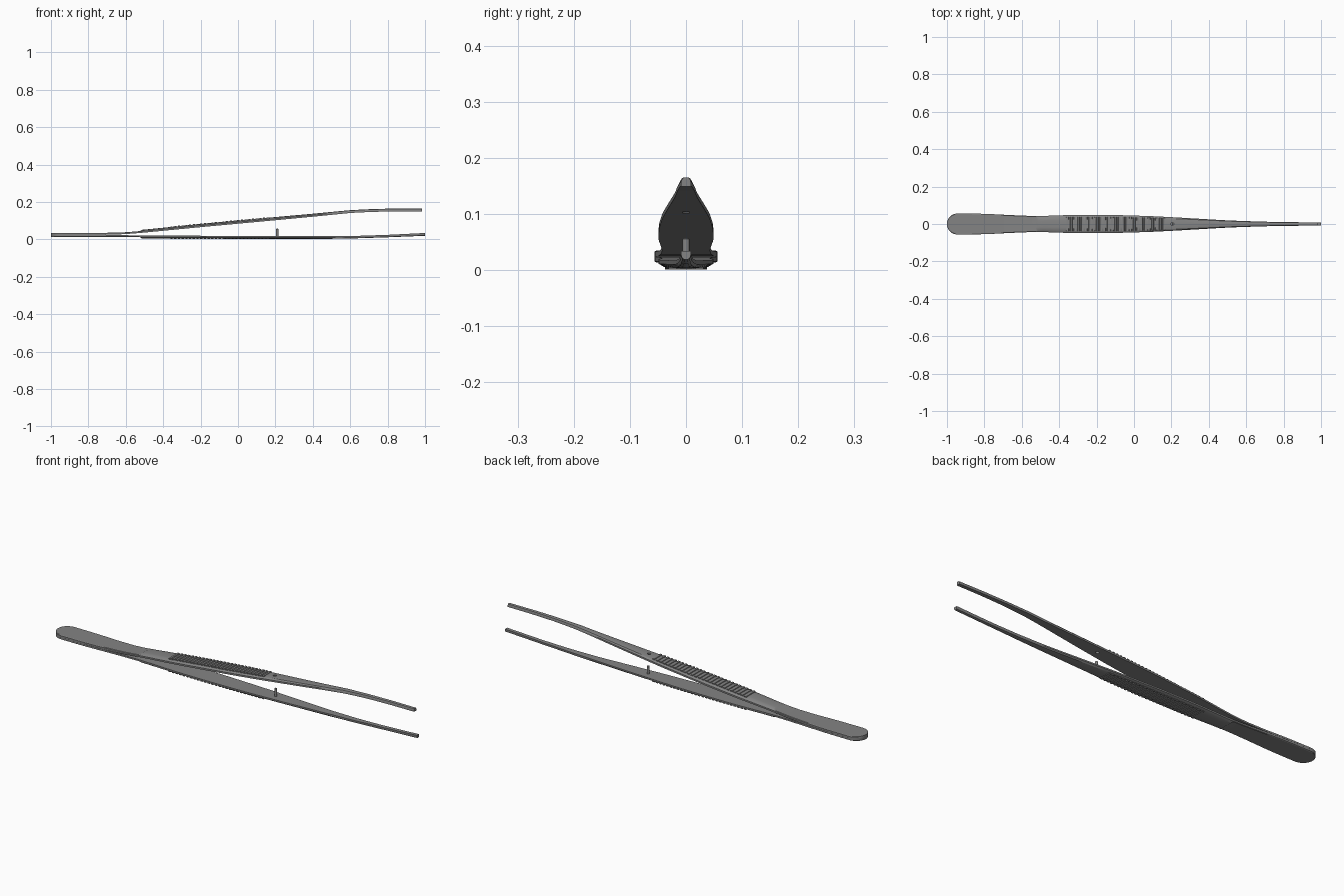
import bpy, bmesh, math

if "Cube" in bpy.data.objects:
    bpy.data.objects.remove(bpy.data.objects["Cube"])

steel = bpy.data.materials.new("steel grey")
steel.diffuse_color = (0.23, 0.23, 0.23, 1)
steel.use_nodes = True
steel.node_tree.nodes["Principled BSDF"].inputs["Base Color"].default_value = steel.diffuse_color

# profile tables: (x, value)
WIDTH = [(-0.945, .056), (-0.8, .055), (-0.65, .047), (-0.52, .042), (-0.3, .0495),
         (-0.1, .048), (0.1, .042), (0.3, .031), (0.5, .019), (0.7, .012), (0.85, .0095), (1, .0085)]
# (x, inner z, outer z) for each arm
UPPER = [(-1, .024, .035), (-.7, .0245, .035), (-.6, .028, .038), (-.525, .034, .044),
         (-.512, .035, .051), (-.2, .065, .082), (.2, .102, .119), (.4, .121, .137),
         (.6, .141, .156), (.72, .147, .162), (.85, .149, .165), (1, .149, .165)]
LOWER = [(-1, .024, .013), (-.7, .0235, .013), (-.525, .021, .012), (-.512, .021, .004),
         (0, .018, .003), (.5, .017, .003), (.65, .019, .006), (.8, .024, .011), (1, .034, .019)]


def interp(table, x, col=1):
    if x <= table[0][0]:
        return table[0][col]
    for a, b in zip(table, table[1:]):
        if x <= b[0]:
            t = (x - a[0]) / (b[0] - a[0])
            return a[col] + (b[col] - a[col]) * t
    return table[-1][col]


def half_width(x):
    if x < -0.944:                                   # rounded handle end
        return .056 * math.sqrt(max(0.003, 1 - ((x + .944) / .056) ** 2))
    return sum(interp(WIDTH, x + d) for d in (-.04, 0, .04)) / 3


def finish(bm, name):
    bmesh.ops.recalc_face_normals(bm, faces=bm.faces)
    me = bpy.data.meshes.new(name)
    bm.to_mesh(me)
    bm.free()
    me.materials.append(steel)
    ob = bpy.data.objects.new(name, me)
    bpy.context.collection.objects.link(ob)
    return ob


def smooth(ob):
    bpy.ops.object.select_all(action='DESELECT')
    ob.select_set(True)
    bpy.context.view_layer.objects.active = ob
    bpy.ops.object.shade_smooth_by_angle(angle=math.radians(30))


def make_arm(name, table, end):
    """Loft a crowned strip along x."""
    xs = [-.944 - .056 * math.cos(i * math.pi / 20) for i in range(10)]
    xs += [-.944 + i * (.944 - .525) / 16 for i in range(17)]
    xs += [-.512 + i * (end + .512) / 60 for i in range(61)]
    bm = bmesh.new()
    rings = []
    for x in xs:
        w, zi, zo = half_width(x), interp(table, x, 1), interp(table, x, 2)
        half = [(1, 0), (1, .8), (.94, 1), (.4, 1)] if x < -.52 else \
               [(1, 0), (1, .5), (.8, .88), (.4, 1)]
        section = half + [(-y, h) for y, h in reversed(half)]
        rings.append([bm.verts.new((x, y * w, zi + (zo - zi) * h)) for y, h in section])
    n = len(rings[0])
    for a, b in zip(rings, rings[1:]):
        for i in range(n):
            bm.faces.new((a[i], a[(i + 1) % n], b[(i + 1) % n], b[i]))
    bm.faces.new(rings[0])
    bm.faces.new(rings[-1])
    ob = finish(bm, name)
    smooth(ob)
    return ob


def make_ridges(name, table):
    """Cross bars of the finger grip."""
    bm = bmesh.new()
    for k in range(27):
        x = -.355 + k * .0198
        z = interp(table, x, 2)
        s = 1 if z > interp(table, x, 1) else -1
        y = min(.037, half_width(x) * .8)
        prof = [(-.008, -.004), (-.005, .0025), (.005, .0025), (.008, -.004)]
        a, b = [[bm.verts.new((x + dx, side * y, z + s * dz)) for dx, dz in prof]
                for side in (-1, 1)]
        for i in range(4):
            j = (i + 1) % 4
            bm.faces.new((a[i], a[j], b[j], b[i]))
        bm.faces.new(a)
        bm.faces.new(b)
    return finish(bm, name)


def cylinder(name, r, x, z0, z1, tip=None):
    bm = bmesh.new()
    levels = [(z0, r), (z1, r)] + ([(z1 + .002, tip)] if tip else [])
    rings = [[bm.verts.new((x + q * math.cos(i * math.pi / 12), q * math.sin(i * math.pi / 12), z))
              for i in range(24)] for z, q in levels]
    for a, b in zip(rings, rings[1:]):
        for i in range(24):
            j = (i + 1) % 24
            bm.faces.new((a[i], a[j], b[j], b[i]))
    bm.faces.new(rings[0])
    bm.faces.new(rings[-1])
    return finish(bm, name)


# arms and grips
upper = make_arm("upper_arm", UPPER, .985)
lower = make_arm("lower_arm", LOWER, 1.0)
make_ridges("upper_grip_ridges", UPPER)
make_ridges("lower_grip_ridges", LOWER)

# guide pin on the lower arm, and its hole in the upper arm
smooth(cylinder("guide_pin", .0065, .21, .01, .055, .0045))
cutter = cylinder("hole_cutter", .008, .205, .08, .15)
cutter.hide_render = True
cutter.hide_viewport = True
hole = upper.modifiers.new("pin_hole", 'BOOLEAN')
hole.operation = 'DIFFERENCE'
hole.solver = 'EXACT'
hole.object = cutter
